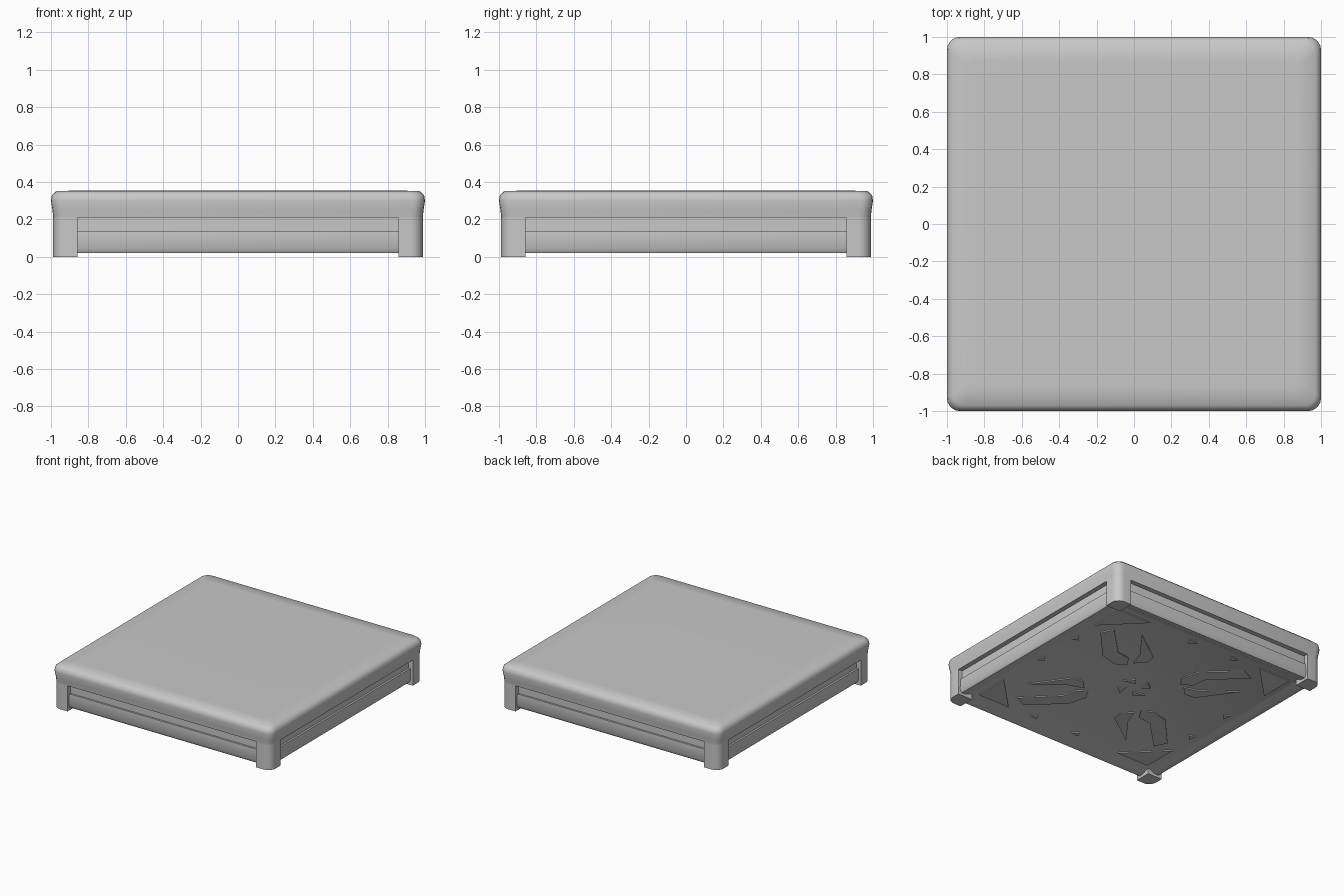
import bpy, bmesh, math
from mathutils import Vector, Matrix

cube = bpy.data.objects.get("Cube")
if cube:
    bpy.data.objects.remove(cube, do_unlink=True)

GREY = (0.58, 0.58, 0.58, 1)
mat = bpy.data.materials.new("light grey")
mat.use_nodes = True
mat.diffuse_color = GREY
mat.node_tree.nodes["Principled BSDF"].inputs["Base Color"].default_value = GREY

SIDE = 0.988    # half width across the legs
LEG = 0.857     # inner edge of the legs
SLOT = 0.21     # top of the side slots
SKIRT = 0.135   # top of the base skirt
FLOOR = 0.045   # underside of the floor inside the rim


def finish(name, bm):
    me = bpy.data.meshes.new(name)
    bm.to_mesh(me)
    bm.free()
    me.materials.append(mat)
    me.shade_smooth()
    me.set_sharp_from_angle(angle=math.radians(50))
    ob = bpy.data.objects.new(name, me)
    bpy.context.collection.objects.link(ob)
    return ob


def corner(half, r, steps=5):
    """Rounded corner of a square, in the +x +y quadrant."""
    c = half - r
    angles = [math.pi / 2 * i / steps for i in range(steps + 1)]
    return [Vector((c + r * math.cos(a), c + r * math.sin(a), 0)) for a in angles]


def turned(points):
    """The points in four quarter turns about the centre."""
    return [[Matrix.Rotation(math.pi / 2 * k, 3, 'Z') @ Vector(p) for p in points]
            for k in range(4)]


def loft(name, rings, cap_low=False, cap_high=False):
    """Skin rounded squares given as (half width, corner radius, height)."""
    bm = bmesh.new()
    loops = []
    for half, r, z in rings:
        pts = [p for q in turned(corner(half, r)) for p in q]
        loops.append([bm.verts.new((p.x, p.y, z)) for p in pts])
    n = len(loops[0])
    for a, b in zip(loops, loops[1:]):
        for i in range(n):
            j = (i + 1) % n
            bm.faces.new((a[i], a[j], b[j], b[i]))
    if cap_low:
        bm.faces.new(loops[0][::-1])
    if cap_high:
        bm.faces.new(loops[-1])
    return finish(name, bm)


def add_prism(bm, pts, z0, z1):
    """Upright prism over an anticlockwise outline, open at the top."""
    low = [bm.verts.new((p.x, p.y, z0)) for p in pts]
    high = [bm.verts.new((p.x, p.y, z1)) for p in pts]
    bm.faces.new(low[::-1])
    for i in range(len(low)):
        j = (i + 1) % len(low)
        bm.faces.new((low[i], low[j], high[j], high[i]))


# Lid: a soft-edged cover with a narrow ledge beneath its rim
loft("lid", [(0.945, 0.05, SLOT), (SIDE, 0.065, SLOT), (0.992, 0.065, 0.25),
             (1.0, 0.07, 0.30), (0.995, 0.07, 0.33), (0.97, 0.06, 0.352),
             (0.87, 0.03, 0.354)], cap_high=True)

# Base tray: shallow recessed floor, rim and skirt
loft("base_tray", [(0.87, 0.02, FLOOR), (0.92, 0.03, 0.022), (0.955, 0.05, 0.02),
                   (0.97, 0.06, 0.045), (0.965, 0.06, SKIRT), (0.945, 0.05, SKIRT)],
     cap_low=True)

# Slot wall: the recessed band between skirt and lid
loft("slot_wall", [(0.95, 0.05, SKIRT), (0.95, 0.05, SLOT)])

# Corner legs
section = [(SIDE, LEG, 0), *corner(SIDE, 0.065), (LEG, SIDE, 0), (LEG, LEG, 0)]
for label, pts in zip(("back_left", "back_right", "front_right", "front_left"), turned(section)):
    bm = bmesh.new()
    add_prism(bm, pts, 0, SLOT)
    finish(label + "_leg", bm)

# Thin inlays under the floor, repeated in quarter turns
inlays = [
    [(0.82, 0.53), (0.82, 0.82), (0.53, 0.82)],
    [(0.72, 0.47), (0.67, 0.57), (0.43, 0.33), (0.31, 0.31), (0.26, 0.23),
     (0.34, 0.18), (0.49, 0.22)],
    [(0.46, 0.64), (0.18, 0.44), (0.17, 0.35), (0.24, 0.28), (0.28, 0.40)],
    [(0.03, 0.05), (0.13, 0.03), (0.07, 0.10)],
    [(0.77, 0.28), (0.82, 0.26), (0.81, 0.33)],
    [(0.77, -0.12), (0.82, -0.14), (0.81, -0.07)],
]
bm = bmesh.new()
for shape in inlays:
    for pts in turned([(x, y, 0) for x, y in shape]):
        add_prism(bm, pts, FLOOR - 0.008, FLOOR)
finish("floor_inlays", bm)
